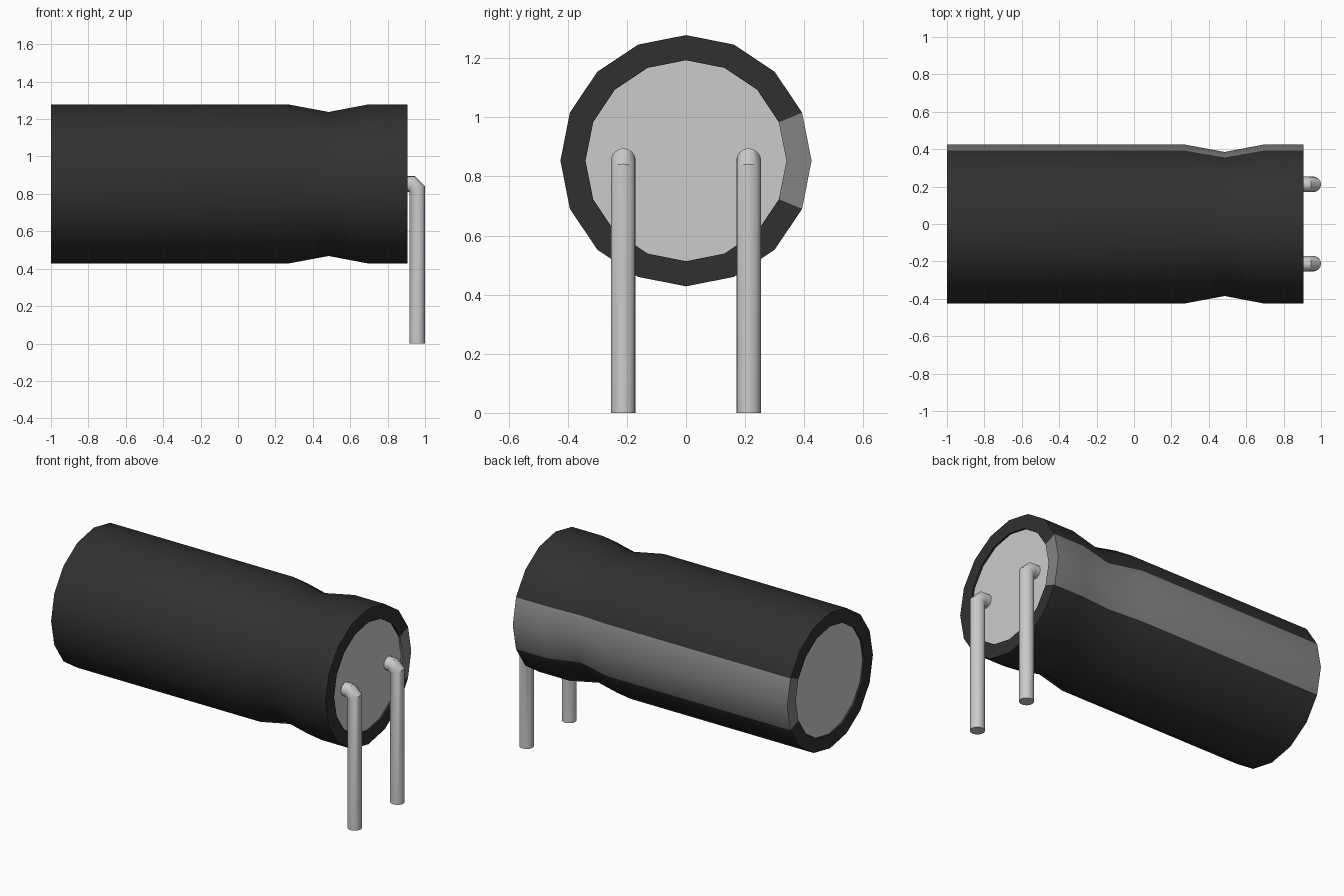
import bpy, bmesh, math
from mathutils import Vector

old = bpy.data.objects.get("Cube")
if old:
    bpy.data.objects.remove(old, do_unlink=True)

AXIS_Z = 0.853   # height of the body's axis
SIDES = 16


def make_material(name, value, roughness):
    mat = bpy.data.materials.new(name)
    mat.use_nodes = True
    color = (value, value, value, 1.0)
    mat.diffuse_color = color
    bsdf = mat.node_tree.nodes["Principled BSDF"]
    bsdf.inputs["Base Color"].default_value = color
    bsdf.inputs["Roughness"].default_value = roughness
    return mat


black = make_material("black_sleeve", 0.03, 0.6)
grey = make_material("grey_stripe", 0.23, 0.6)
silver = make_material("silver_metal", 0.6, 0.4)


def finish(name, bm, mats):
    bmesh.ops.recalc_face_normals(bm, faces=bm.faces[:])
    mesh = bpy.data.meshes.new(name)
    bm.to_mesh(mesh)
    bm.free()
    for m in mats:
        mesh.materials.append(m)
    obj = bpy.data.objects.new(name, mesh)
    bpy.context.collection.objects.link(obj)
    bpy.ops.object.select_all(action='DESELECT')
    obj.select_set(True)
    bpy.context.view_layer.objects.active = obj
    bpy.ops.object.shade_smooth_by_angle(angle=math.radians(30))
    return obj


def bridge(bm, rings, stripe_segments=()):
    """Skin consecutive rings; chosen segments get the second material."""
    for a, b in zip(rings, rings[1:]):
        n = len(a)
        for i in range(n):
            j = (i + 1) % n
            face = bm.faces.new((a[i], a[j], b[j], b[i]))
            face.material_index = 1 if i in stripe_segments else 0


def body_ring(bm, x, r):
    angles = [2 * math.pi * i / SIDES for i in range(SIDES)]
    return [bm.verts.new((x, r * math.cos(a), AXIS_Z + r * math.sin(a))) for a in angles]


# Sleeve: lathed around x, necked near the lead end, stripe on the back
profile = [(-0.985, 0.34), (-1.0, 0.34), (-1.0, 0.425), (0.27, 0.425), (0.485, 0.385),
           (0.695, 0.425), (0.905, 0.425), (0.905, 0.34), (0.89, 0.34)]
bm = bmesh.new()
bridge(bm, [body_ring(bm, x, r) for x, r in profile], stripe_segments=(0, SIDES - 1))
finish("sleeve", bm, [black, grey])

# Metal can: its two ends show, slightly recessed, inside the sleeve lips
bm = bmesh.new()
ends = [body_ring(bm, x, 0.34) for x in (-0.988, 0.893)]
bridge(bm, ends)
for ring in ends:
    bm.faces.new(ring)
finish("metal_can", bm, [silver])


# Leads: a round wire swept down a mitred, chamfered bend
def make_lead(name, y, radius=0.042, sides=16):
    path = [Vector(p) for p in ((0.885, y, AXIS_Z), (0.929, y, AXIS_Z),
                                (0.958, y, AXIS_Z - 0.029), (0.958, y, 0.0))]
    bm = bmesh.new()
    rings = []
    for i, p in enumerate(path):
        d_in = (p - path[i - 1]).normalized() if i else None
        d_out = (path[i + 1] - p).normalized() if i < len(path) - 1 else d_in
        d_in = d_in or d_out
        tangent = (d_in + d_out).normalized()
        across = Vector((0, 1, 0))
        normal = tangent.cross(across) / tangent.dot(d_in)
        rings.append([bm.verts.new(p + radius * (math.cos(a) * across + math.sin(a) * normal))
                      for a in (2 * math.pi * k / sides for k in range(sides))])
    bridge(bm, rings)
    bm.faces.new(rings[0])
    bm.faces.new(rings[-1])
    finish(name, bm, [silver])


for name, y in (("front_lead", -0.212), ("back_lead", 0.212)):
    make_lead(name, y)
